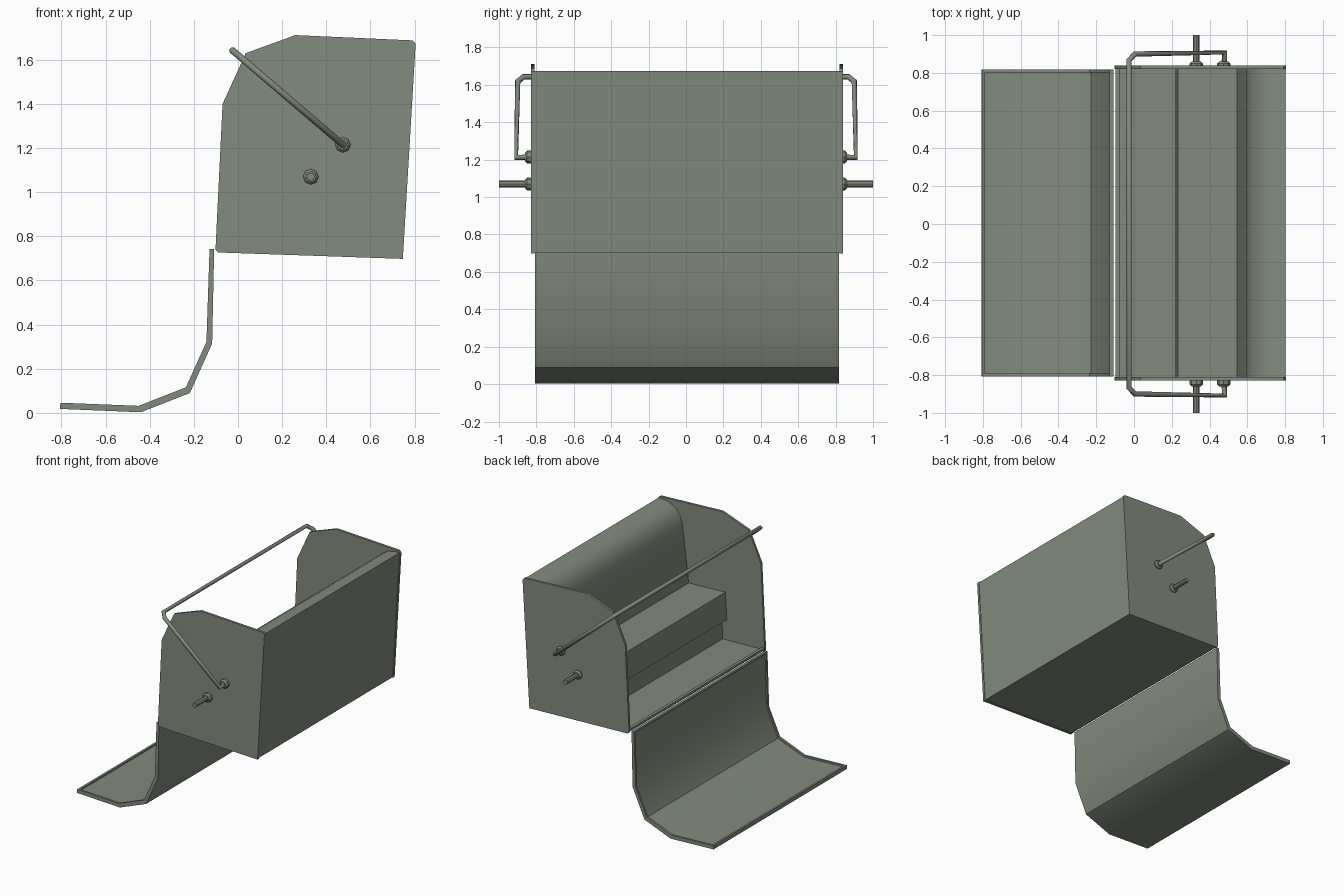
import bpy, bmesh, math
from mathutils import Vector

if "Cube" in bpy.data.objects:
    bpy.data.objects.remove(bpy.data.objects["Cube"])

OFF = 0.005  # body sits very slightly off centre

# dark grey-green paint
PAINT = bpy.data.materials.new("grey_green_paint")
PAINT.diffuse_color = (0.225, 0.257, 0.206, 1)
PAINT.use_nodes = True
PAINT.node_tree.nodes["Principled BSDF"].inputs["Base Color"].default_value = PAINT.diffuse_color


def finish(name, bm):
    bmesh.ops.recalc_face_normals(bm, faces=bm.faces)
    me = bpy.data.meshes.new(name)
    bm.to_mesh(me)
    bm.free()
    me.shade_smooth()
    me.set_sharp_from_angle(angle=math.radians(30))
    me.materials.append(PAINT)
    ob = bpy.data.objects.new(name, me)
    bpy.context.collection.objects.link(ob)
    return ob


def prism(name, pts, y0, y1):
    """Extrude an (x, z) outline from y0 to y1."""
    bm = bmesh.new()
    f = bm.faces.new([bm.verts.new((x, y0, z)) for x, z in pts])
    ext = bmesh.ops.extrude_face_region(bm, geom=[f])["geom"]
    bmesh.ops.translate(bm, vec=(0, y1 - y0, 0),
                        verts=[v for v in ext if isinstance(v, bmesh.types.BMVert)])
    return finish(name, bm)


def rod(name, x, z, y0, y1, r0, r1, sides=8):
    """Octagonal rod or cone along y, radius r0 at y0 and r1 at y1."""
    bpy.ops.mesh.primitive_cone_add(vertices=sides, radius1=r0, radius2=r1, depth=abs(y1 - y0),
                                    location=(x, (y0 + y1) / 2, z),
                                    rotation=(math.copysign(math.pi / 2, y0 - y1), 0, 0))
    ob = bpy.context.object
    ob.name = name
    ob.data.materials.append(PAINT)
    return ob


# side plates
plate = [(-0.09, 0.727), (-0.102, 0.74), (-0.07, 1.40), (0.035, 1.63), (0.26, 1.712),
         (0.792, 1.688), (0.805, 1.672), (0.747, 0.698)]
for s, side in ((-1, "near"), (1, "far")):
    prism("side_plate_" + side, plate, OFF + s * 0.816, OFF + s * 0.834)

# seat body: floor lip, riser, overhanging seat, rolled backrest and rear wall
body = [(-0.088, 0.73), (-0.098, 0.74), (-0.097, 0.756), (-0.074, 0.756), (-0.074, 0.742),
        (0.255, 0.733), (0.262, 0.888), (0.22, 0.89), (0.232, 1.098), (0.545, 1.086),
        (0.578, 1.36), (0.596, 1.51), (0.616, 1.58), (0.652, 1.63), (0.70, 1.66),
        (0.75, 1.672), (0.801, 1.675), (0.743, 0.702)]
prism("seat_body", body, OFF - 0.817, OFF + 0.817)

# footrest tray: thin bent sheet with a raised rim
upper = [Vector(p) for p in ((-0.805, 0.046), (-0.45, 0.032), (-0.236, 0.116),
                             (-0.143, 0.322), (-0.129, 0.742))]
lower = [Vector(p) for p in ((-0.807, 0.018), (-0.44, 0.003), (-0.218, 0.09),
                             (-0.117, 0.315), (-0.108, 0.742))]
middle = [b.lerp(a, 0.55) for a, b in zip(upper, lower)]
FW = 0.812
prism("footrest_sheet", lower + middle[::-1], OFF - FW, OFF + FW)
for s, side in ((-1, "near"), (1, "far")):
    prism("footrest_rim_" + side, middle + upper[::-1], OFF + s * FW, OFF + s * (FW - 0.016))
for a, b, tag in ((0, 1, "front"), (4, 3, "top")):
    t = 0.016 / (upper[a] - upper[b]).length
    prism("footrest_rim_" + tag,
          [middle[a], upper[a], upper[a].lerp(upper[b], t), middle[a].lerp(middle[b], t)],
          OFF - FW + 0.016, OFF + FW - 0.016)

# hanger axles and tapered washers
for s, side in ((-1, "near"), (1, "far")):
    rod("hanger_axle_" + side, 0.33, 1.07, s * 0.82, s * 1.0, 0.018, 0.018)
    for tag, x, z in (("axle", 0.33, 1.07), ("bar", 0.475, 1.215)):
        rod(tag + "_washer_" + side, x, z, s * 0.825, s * 0.849, 0.035, 0.035)
        rod(tag + "_washer_taper_" + side, x, z, s * 0.849, s * 0.86, 0.035, 0.024)

# swinging safety bar
half = [(0.475, 0.825, 1.215), (0.48, 0.908, 1.211), (0.005, 0.90, 1.617), (-0.026, 0.868, 1.643)]
path = half + [(x, -y, z) for x, y, z in reversed(half)]
cu = bpy.data.curves.new("safety_bar", "CURVE")
cu.dimensions = "3D"
cu.bevel_depth = 0.015
cu.bevel_resolution = 2
cu.use_fill_caps = True
cu.materials.append(PAINT)
sp = cu.splines.new("POLY")
sp.points.add(len(path) - 1)
for p, co in zip(sp.points, path):
    p.co = (*co, 1)
bpy.context.collection.objects.link(bpy.data.objects.new("safety_bar", cu))
